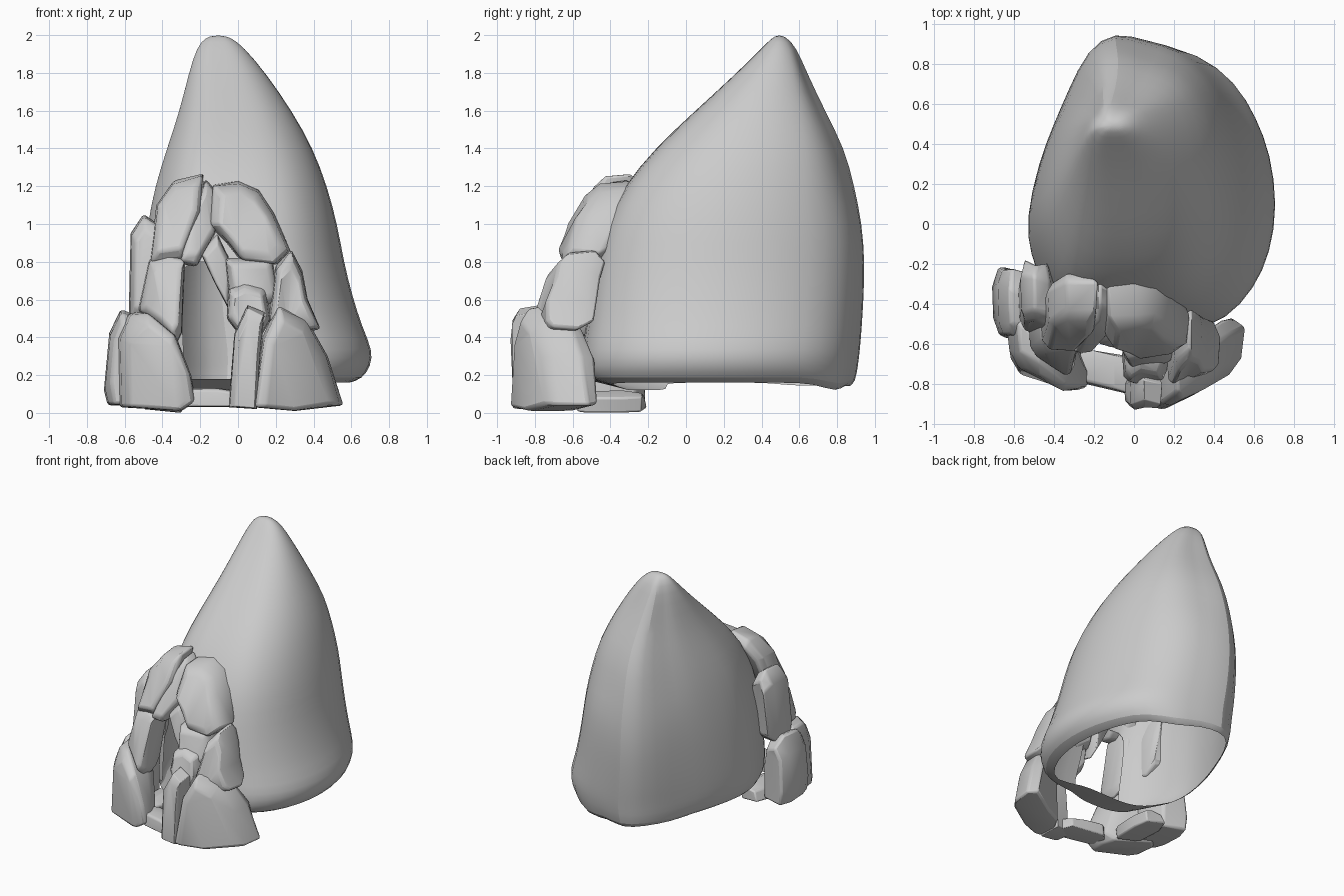
import bpy, bmesh, math, random

if "Cube" in bpy.data.objects:
    bpy.data.objects.remove(bpy.data.objects["Cube"])

random.seed(4)


def finish(name, bm, angle, mods=()):
    bmesh.ops.recalc_face_normals(bm, faces=bm.faces)
    me = bpy.data.meshes.new(name)
    bm.to_mesh(me)
    bm.free()
    ob = bpy.data.objects.new(name, me)
    bpy.context.collection.objects.link(ob)
    for o in bpy.context.selected_objects:
        o.select_set(False)
    ob.select_set(True)
    bpy.context.view_layer.objects.active = ob
    bpy.ops.object.shade_smooth_by_angle(angle=math.radians(angle))
    for kind, props in mods:
        m = ob.modifiers.new(kind.lower(), kind)
        for k, v in props.items():
            setattr(m, k, v)
    return ob


def bridge(bm, a, b):
    n = len(a)
    for i in range(n):
        bm.faces.new((a[i], a[(i + 1) % n], b[(i + 1) % n], b[i]))


# Hollow mound: one plan outline, refitted to the extents of each level
plan = [(-.06, .955), (.12, .90), (.32, .865), (.51, .72), (.61, .54), (.68, .36),
        (.715, .1), (.68, -.14), (.60, -.32), (.46, -.48), (.28, -.54), (.08, -.55),
        (-.06, -.55), (-.18, -.55), (-.29, -.52), (-.38, -.45), (-.46, -.31), (-.52, -.15),
        (-.545, .02), (-.48, .3), (-.41, .47), (-.33, .64), (-.22, .86)]
# z, x min, x max, y min, y max
levels = [(.16, -.48, .60, -.50, .89), (.18, -.52, .67, -.54, .92),
          (.25, -.54, .715, -.55, .935), (.33, -.545, .725, -.55, .945),
          (.45, -.54, .67, -.53, .955), (.62, -.53, .615, -.51, .965),
          (.80, -.515, .57, -.48, .97), (1.0, -.49, .535, -.43, .955),
          (1.2, -.45, .48, -.33, .915), (1.4, -.385, .405, -.165, .86),
          (1.6, -.315, .29, .05, .75), (1.8, -.265, .15, .27, .65),
          (1.94, -.22, .03, .41, .585), (1.99, -.17, -.04, .46, .53)]
bm = bmesh.new()
rings = []
for k, (z, xa, xb, ya, yb) in enumerate(levels):
    ring = []
    for i, (px, py) in enumerate(plan):
        u, v = (px + .545) / 1.26, (py + .55) / 1.505
        dz = 0
        if k < 2 and v > .75:  # ragged hem at the back
            dz = -.025 + .03 * math.sin(i * 2.4)
        x, y = xa + u * (xb - xa), ya + v * (yb - ya)
        if k == 0 and 10 <= i <= 16:  # inward floor lip at the front
            y, dz = y + .2, -.04
        if 7 < k < 12 and i in (1, 2, 21):  # hollows beside the ridge
            x, y = x * .96, y - .02
        ring.append(bm.verts.new((x, y, z + dz)))
    rings.append(ring)
for a, b in zip(rings, rings[1:]):
    bridge(bm, a, b)
tip = bm.verts.new((-.105, .495, 2.0))
for i in range(len(plan)):
    bm.faces.new((rings[-1][i], rings[-1][(i + 1) % len(plan)], tip))
# Entrance opening above a low sill
door = [f for f in bm.faces if (c := f.calc_center_median()).y < -.3
        and -.33 < c.x < .06 and .2 < c.z < .75]
bmesh.ops.delete(bm, geom=door, context='FACES')
finish("hollow_mound", bm, 40, [('SUBSURF', dict(levels=1, render_levels=1))])


# Rock: front outline in x,z given depth, turned by slope in x and leaning back in z
def rock(name, pts, y, depth, slope=0, lean=0, bevel=.016, ymin=-.93):
    bm = bmesh.new()
    cx = sum(p[0] for p in pts) / len(pts)
    cz = sum(p[1] for p in pts) / len(pts)
    prev = first = None
    for t, s in ((-.5, .7), (-.32, .94), (.2, 1), (.5, .74)):
        ring = []
        for x, z in pts:
            j = s * random.uniform(.98, 1.02)
            dx, dz = (x - cx) * j, (z - cz) * j
            yy = y + t * depth + slope * dx + lean * dz + random.uniform(-.015, .015)
            zz = z + .02 * (1 - s) if z < .1 else cz + dz
            ring.append(bm.verts.new((cx + dx, max(yy, ymin + .06 * (s - .7)), zz)))
        if prev:
            bridge(bm, prev, ring)
        first = first or ring
        prev = ring
    bm.faces.new(first)
    bm.faces.new(prev)
    bmesh.ops.triangulate(bm, faces=[f for f in bm.faces if len(f.verts) > 4])
    finish(name, bm, 45, [('BEVEL', dict(width=bevel, segments=2, limit_method='ANGLE',
                                         angle_limit=math.radians(35)))])


# Left side of the arch
rock("left_outer_base_rock", [(-.69, .04), (-.71, .12), (-.68, .42), (-.62, .55), (-.5, .5),
     (-.46, .3), (-.46, .04)], -.40, .34, -.25)
rock("left_front_base_rock", [(-.63, .03), (-.64, .4), (-.58, .53), (-.48, .54), (-.33, .42),
     (-.25, .2), (-.22, .06), (-.3, .01)], -.665, .28, -.55, .1, ymin=-.83)
rock("left_outer_upper_rock", [(-.58, .46), (-.57, .96), (-.5, 1.05), (-.42, 1.0), (-.38, .75),
     (-.4, .46)], -.37, .30, -.2, .12)
rock("left_pillar_rock", [(-.53, .54), (-.47, .82), (-.37, .84), (-.28, .82), (-.295, .42),
     (-.33, .36), (-.42, .46)], -.57, .24, -.3, .25)
rock("left_top_rock", [(-.47, .78), (-.43, 1.1), (-.34, 1.23), (-.18, 1.27), (-.19, 1.08),
     (-.29, .8)], -.43, .25, -.15, .45)
rock("keystone_slab", [(-.31, .79), (-.26, 1.05), (-.17, 1.24), (-.1, 1.15), (-.12, .95),
     (-.22, .77)], -.47, .18, .1, .5)

# Right side of the arch
rock("right_top_rock", [(-.16, 1.0), (-.14, 1.21), (.0, 1.23), (.11, 1.18), (.19, 1.06),
     (.28, .85), (.2, .78), (.02, .8), (-.06, .9)], -.46, .28, .1, .5)
rock("right_inner_chip", [(-.2, .85), (-.11, .95), (-.03, .78), (-.05, .55), (-.12, .68)],
     -.54, .14, .2, .2)
rock("right_inner_upper_rock", [(-.07, .82), (.18, .82), (.22, .6), (.1, .54), (-.05, .64)],
     -.59, .2, .1, .25)
rock("right_inner_middle_rock", [(-.06, .5), (-.05, .66), (.03, .7), (.15, .66), (.18, .5),
     (.1, .36), (0, .42)], -.68, .2, .1, .3)
rock("right_middle_rock", [(.16, .48), (.2, .78), (.28, .87), (.34, .75), (.37, .6),
     (.44, .44), (.25, .4)], -.61, .26, .35, .3)
rock("front_thin_pillar", [(-.05, .03), (-.02, .42), (.05, .57), (.14, .53), (.12, .3),
     (.1, .02)], -.83, .18, 0, 0)
rock("right_base_rock", [(.08, .03), (.13, .4), (.21, .58), (.36, .5), (.48, .3), (.56, .04),
     (.3, .01)], -.71, .28, .6, .05)

# Low stones across the threshold
rock("threshold_stone", [(-.3, .03), (-.28, .13), (-.1, .13), (.04, .11), (.05, .03)],
     -.74, .18, -.2, 0, .01)
rock("left_footing_stone", [(-.5, .02), (-.46, .09), (-.36, .12), (-.28, .08), (-.3, .0)],
     -.40, .34, -.2, 0, .01)
